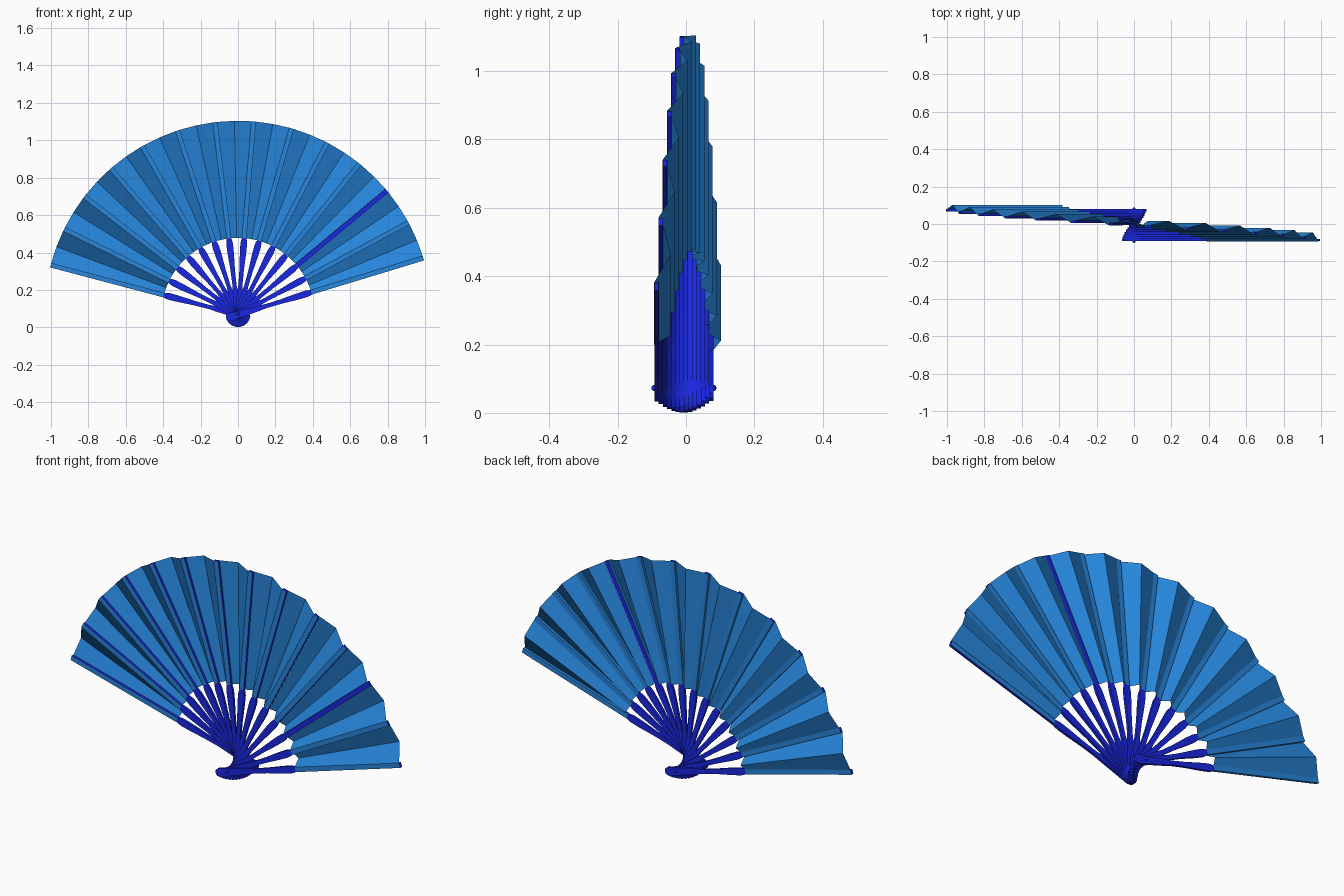
import bpy, bmesh, math
from mathutils import Vector

if "Cube" in bpy.data.objects:
    bpy.data.objects.remove(bpy.data.objects["Cube"])

N = 14
A0, A1 = math.radians(16.9), math.radians(165.2)
STEP = (A1 - A0) / (N - 1)
PZ = 0.068                      # pivot height
T = 0.0123                      # stick thickness
Y0 = -0.086                     # y of the rightmost (front) stick
R_IN, R_OUT, HW = 0.41, 1.036, 0.012


def material(name, col):
    m = bpy.data.materials.new(name)
    m.diffuse_color = (*col, 1)
    m.use_nodes = True
    m.node_tree.nodes["Principled BSDF"].inputs["Base Color"].default_value = m.diffuse_color
    return m


BLUE = material("stick_blue", (0.01, 0.02, 0.75))
PAPER = material("leaf_blue", (0.02, 0.24, 0.72))


def finish(name, bm, mat):
    me = bpy.data.meshes.new(name)
    bm.to_mesh(me)
    bm.free()
    ob = bpy.data.objects.new(name, me)
    me.materials.append(mat)
    bpy.context.collection.objects.link(ob)
    return ob


def polar(ang, r, off, y):
    """Point at radius r along a stick, shifted sideways (anticlockwise) by off."""
    c, s = math.cos(ang), math.sin(ang)
    return Vector((r * c - off * s, y, PZ + r * s + off * c))


# Sticks: rounded tail, waisted handle, slim rib up to the leaf edge
half = [(-0.066, 0.008), (-0.06, 0.016), (-0.045, 0.022), (-0.02, 0.021),
        (0.06, 0.017), (0.12, 0.014), (0.16, 0.011), (0.24, 0.012), (0.33, 0.017),
        (0.38, 0.018), (0.4, 0.015), (0.409, HW), (R_OUT, HW)]
outline = [(r, -w) for r, w in half] + [(r, w) for r, w in reversed(half)]
for i in range(N):
    ang, y = A0 + i * STEP, Y0 + i * T
    bm = bmesh.new()
    f = bm.faces.new([bm.verts.new(polar(ang, r, w, y - T / 2)) for r, w in outline])
    ext = bmesh.ops.extrude_face_region(bm, geom=[f])
    bmesh.ops.translate(bm, vec=(0, T, 0),
                        verts=[v for v in ext["geom"] if isinstance(v, bmesh.types.BMVert)])
    bmesh.ops.recalc_face_normals(bm, faces=bm.faces)
    finish(f"stick_{i + 1:02d}", bm, BLUE)

# Pleated leaf: wraps each rib on back, left and front, with a valley between ribs
bm = bmesh.new()


def band(a, b):
    """Strip of leaf between two radial lines, each (angle, offset, y)."""
    pts = [polar(a[0], R_IN, *a[1:]), polar(a[0], R_OUT, *a[1:]),
           polar(b[0], R_OUT, *b[1:]), polar(b[0], R_IN, *b[1:])]
    bm.faces.new([bm.verts.new(p) for p in pts])


E = T / 2 + 0.0008
for i in range(N):
    ang, y = A0 + i * STEP, Y0 + i * T
    fr, fl = (ang, -HW, y - E), (ang, HW + 0.0008, y - E)
    br, bl = (ang, -HW, y + E), (ang, HW + 0.0008, y + E)
    if i != 2:                  # one rib stays bare on the front
        band(fr, fl)
    if i != 4:                  # and one on the back
        band(bl, br)
    band(fl, bl)
    if i < N - 1:
        valley = (ang + STEP / 2, 0, y + 0.041)
        nxt = (ang + STEP, -HW, y + T + E)
        band(fl, valley)
        band(valley, nxt)
bmesh.ops.remove_doubles(bm, verts=bm.verts, dist=0.0001)
finish("pleated_leaf", bm, PAPER)

# Pivot rivet: pin with domed caps at both ends
y_front, y_back = Y0 - T / 2, Y0 + (N - 0.5) * T
bpy.ops.mesh.primitive_cylinder_add(vertices=16, radius=0.007, depth=y_back - y_front,
                                    location=(0, (y_front + y_back) / 2, PZ + 0.005),
                                    rotation=(math.pi / 2, 0, 0))
bpy.context.object.name = "pivot_pin"
bpy.context.object.data.materials.append(BLUE)
for name, y in (("front_rivet_cap", y_front), ("back_rivet_cap", y_back)):
    bpy.ops.mesh.primitive_uv_sphere_add(segments=16, ring_count=8, radius=0.009,
                                         location=(0, y, PZ + 0.005))
    bpy.context.object.name = name
    bpy.context.object.data.materials.append(BLUE)
    bpy.ops.object.shade_smooth_by_angle()
